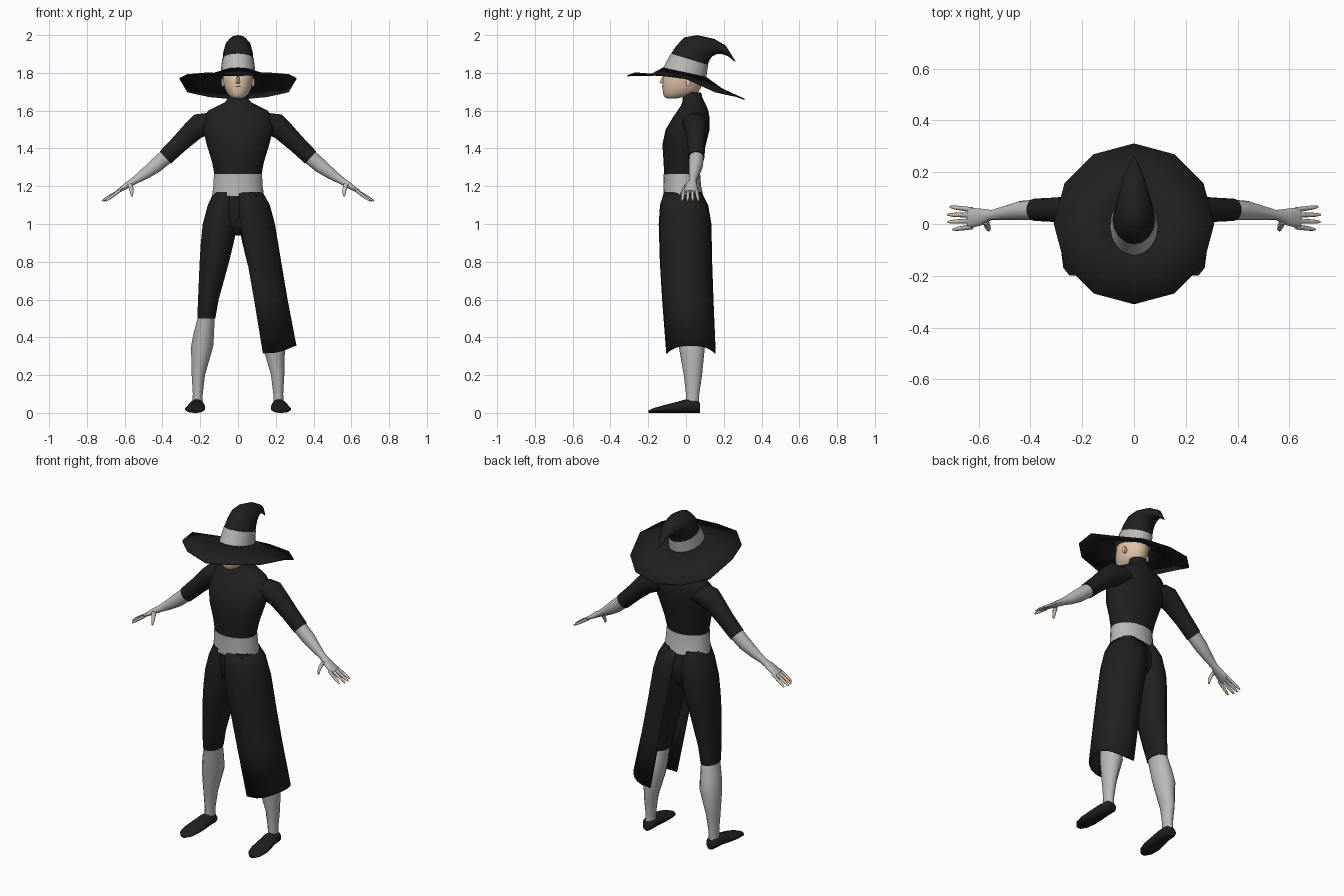
import bpy, bmesh, math
from mathutils import Vector

if "Cube" in bpy.data.objects:
    bpy.data.objects.remove(bpy.data.objects["Cube"], do_unlink=True)


def material(name, rgb):
    m = bpy.data.materials.new(name)
    m.use_nodes = True
    m.diffuse_color = (*rgb, 1)
    bsdf = m.node_tree.nodes["Principled BSDF"]
    bsdf.inputs["Base Color"].default_value = (*rgb, 1)
    bsdf.inputs["Roughness"].default_value = 0.9
    return m


BLACK = material("black cloth", (0.014, 0.014, 0.014))
GREY = material("pale grey cloth", (0.50, 0.485, 0.475))
SKIN = material("skin", (0.76, 0.55, 0.39))
MOUTH = material("dark lips", (0.12, 0.06, 0.05))


def finish(name, bm, mats, angle=50):
    bmesh.ops.recalc_face_normals(bm, faces=bm.faces)
    me = bpy.data.meshes.new(name)
    bm.to_mesh(me)
    bm.free()
    for m in mats:
        me.materials.append(m)
    ob = bpy.data.objects.new(name, me)
    bpy.context.collection.objects.link(ob)
    bpy.ops.object.select_all(action="DESELECT")
    ob.select_set(True)
    bpy.context.view_layer.objects.active = ob
    bpy.ops.object.shade_smooth_by_angle(angle=math.radians(angle))
    return ob


def loft(name, rings, mats, sides=14, split=None, cap=True):
    """Skin elliptical rings (centre, u, v); segments from split on use the second material."""
    bm = bmesh.new()
    rows = []
    for c, u, v in rings:
        c, u, v = Vector(c), Vector(u), Vector(v)
        angles = [2 * math.pi * i / sides for i in range(sides)]
        rows.append([bm.verts.new(c + u * math.sin(a) - v * math.cos(a)) for a in angles])
    for k, (lo, hi) in enumerate(zip(rows, rows[1:])):
        for i in range(sides):
            j = (i + 1) % sides
            f = bm.faces.new((lo[i], lo[j], hi[j], hi[i]))
            f.material_index = int(split is not None and k >= split)
    if cap:
        bm.faces.new(rows[0])
        bm.faces.new(rows[-1]).material_index = int(split is not None)
    return finish(name, bm, mats)


def level(z, cx, hx, y0, y1):
    """Horizontal ring from front y0 to back y1."""
    return ((cx, (y0 + y1) / 2, z), (hx, 0, 0), (0, (y1 - y0) / 2, 0))


def tilted(front, back, hx):
    """Ring through a front and a back point in the middle plane."""
    f, b = Vector((0, *front)), Vector((0, *back))
    return ((f + b) / 2, (hx, 0, 0), (b - f) / 2)


def limb(s, x, y, z, r, b):
    """Ring across an arm that slopes outward and down."""
    return ((s * x, y, z), (s * r * 0.67, 0, r * 0.74), (0, b, 0))


# Torso, collar and waist
loft("torso", [level(*r) for r in (
    (1.25, 0, .124, -.115, .07), (1.33, 0, .14, -.119, .085),
    (1.42, 0, .168, -.125, .105), (1.5, 0, .188, -.108, .125),
    (1.56, 0, .188, -.072, .125), (1.6, 0, .16, -.045, .118),
    (1.625, 0, .11, -.028, .108), (1.645, 0, .07, -.02, .098),
    (1.665, 0, .054, -.017, .088), (1.695, 0, .05, -.015, .08))], [BLACK], 18)
loft("waist_sash", [level(*r) for r in (
    (1.148, 0, .14, -.12, .092), (1.2, 0, .133, -.118, .08),
    (1.264, 0, .129, -.12, .075))], [GREY], 18)
loft("pelvis", [level(*r) for r in (
    (1.17, 0, .13, -.112, .08), (1.08, 0, .13, -.118, .11),
    (1.0, 0, .09, -.11, .11), (.94, 0, .035, -.06, .07))], [BLACK])

# Head
loft("head", [level(*r) for r in (
    (1.665, 0, .022, -.10, -.05), (1.674, 0, .042, -.115, 0),
    (1.69, 0, .058, -.121, .06), (1.72, 0, .072, -.125, .078),
    (1.76, 0, .08, -.125, .09), (1.8, 0, .083, -.115, .093),
    (1.86, 0, .065, -.07, .08))], [SKIN], 18)
loft("nose", [level(*r) for r in (
    (1.743, 0, .01, -.13, -.115), (1.75, 0, .011, -.14, -.11),
    (1.79, 0, .005, -.122, -.105))], [SKIN], 8)
loft("mouth", [((0, y, 1.727), (.016, 0, 0), (0, 0, .003)) for y in (-.128, -.12)], [MOUTH], 8)

# Hat crown with a bent tip, the band and the wide brim
crown = [tilted(*r) for r in (
    ((-.08, 1.9), (.115, 1.84), .082), ((-.05, 1.945), (.125, 1.87), .078),
    ((-.008, 1.988), (.14, 1.888), .07), ((.06, 2.0), (.165, 1.9), .058),
    ((.15, 1.98), (.19, 1.9), .044), ((.21, 1.945), (.22, 1.89), .026),
    ((.262, 1.862), (.258, 1.86), .003))]
loft("hat_crown", crown, [BLACK], 16)
base = tilted((-.122, 1.825), (.107, 1.775), .093)
loft("hat_band", [base, tilted((-.08, 1.902), (.117, 1.842), .084)], [GREY], 16)

bm = bmesh.new()
mid_z = (1.788, 1.788, 1.785, 1.775, 1.745, 1.725, 1.715)
rim_z = (1.785, 1.8, 1.79, 1.77, 1.7, 1.675, 1.66)
c, u, v = (Vector(p) for p in base)
rows = [[], [], []]
for i in range(12):
    a, k = math.tau * i / 12, min(i, 12 - i)
    sx, sy = math.sin(a), -math.cos(a)
    rows[0].append(bm.verts.new(c + u * sx + v * sy))
    rows[1].append(bm.verts.new((.19 * sx, .19 * sy, mid_z[k])))
    rows[2].append(bm.verts.new((.31 * sx, .31 * sy, rim_z[k])))
for lo, hi in zip(rows, rows[1:]):
    for i in range(12):
        j = (i + 1) % 12
        bm.faces.new((lo[i], lo[j], hi[j], hi[i]))
brim = finish("hat_brim", bm, [BLACK], 60)
thick = brim.modifiers.new("thickness", "SOLIDIFY")
thick.thickness, thick.offset = .006, 0

# Limbs on both sides
for s, side in ((1, "left"), (-1, "right")):
    loft(side + "_ear", [((s * x, .012, 1.748), (0, r * .6, 0), (0, 0, r))
                         for x, r in ((.07, .02), (.086, .022), (.09, .012))], [SKIN], 8)

    loft(side + "_sleeve", [limb(s, *r) for r in (
        (.12, .045, 1.54, .066, .07), (.185, .05, 1.53, .069, .068),
        (.235, .052, 1.497, .058, .056), (.31, .055, 1.425, .049, .047),
        (.385, .055, 1.352, .045, .043))], [BLACK])
    loft(side + "_glove", [limb(s, *r) for r in (
        (.375, .055, 1.36, .041, .04), (.44, .052, 1.305, .039, .037),
        (.5, .043, 1.26, .029, .027), (.55, .035, 1.228, .02, .019),
        (.59, .027, 1.203, .017, .032), (.64, .023, 1.17, .009, .041))], [GREY])
    for n, (y, tip_y, tip_x) in enumerate(((-.011, -.021, .7), (.012, .008, .718),
                                           (.034, .036, .72), (.055, .066, .71))):
        rings = []
        for t, r in ((0, .009), (.55, .008), (.8, .007), (1, .004)):
            rings.append(limb(s, .625 + (tip_x - .625) * t, y + (tip_y - y) * t,
                              1.178 - .056 * t, r, r * 1.1))
        loft(f"{side}_finger_{n + 1}", rings, [GREY, SKIN], 8, split=1)
    loft(side + "_thumb", [((s * x, y, z), (r, 0, 0), (0, r, 0)) for x, y, z, r in (
        (.575, .012, 1.215, .014), (.566, -.008, 1.19, .012),
        (.562, -.019, 1.168, .009), (.562, -.024, 1.146, .005))], [GREY, SKIN], 8, split=1)

    loft(side + "_trouser_leg", [level(z, s * x, *r) for z, x, *r in (
        (1.17, .063, .066, -.11, .08), (1.1, .08, .082, -.12, .113),
        (1.0, .094, .095, -.125, .124), (.9, .11, .089, -.123, .118),
        (.8, .125, .08, -.115, .1), (.6, .157, .056, -.09, .078),
        (.5, .168, .049, -.068, .072))], [BLACK])
    loft(side + "_stocking", [level(z, s * x, *r) for z, x, *r in (
        (.51, .168, .045, -.064, .068), (.42, .181, .056, -.05, .088),
        (.35, .19, .06, -.038, .1), (.2, .21, .036, -.012, .085),
        (.1, .213, .027, 0, .07), (.04, .215, .028, 0, .07))], [GREY])
    loft(side + "_shoe", [((s * x, y, h / 2), (hx, 0, 0), (0, 0, h / 2)) for x, y, hx, h in (
        (.216, .075, .024, .05), (.216, .055, .038, .07), (.218, 0, .041, .072),
        (.223, -.06, .05, .055), (.228, -.12, .053, .04),
        (.231, -.17, .043, .026), (.232, -.198, .018, .014))], [BLACK])

# Half skirt wrapped round the left leg, open toward the inner side
bm = bmesh.new()
rows, steps = [], 14
for z, xi, xo, yf, yb, drop in (
        (1.165, .004, .13, -.115, .08, 0), (1.1, .004, .166, -.135, .115, 0),
        (1.0, .012, .193, -.142, .132, 0), (.8, .05, .226, -.136, .136, 0),
        (.6, .085, .26, -.124, .143, 0), (.355, .132, .307, -.102, .155, .04)):
    row = []
    for i in range(steps + 1):
        a = math.pi * (i / steps - .5)
        bulge = max(math.cos(a), 0) ** .7
        y = (yf + yb) / 2 + (yb - yf) / 2 * math.sin(a)
        row.append(bm.verts.new((xi + (xo - xi) * bulge, y, z - drop * abs(math.sin(a)) ** 3)))
    rows.append(row)
for lo, hi in zip(rows, rows[1:]):
    for i in range(steps):
        bm.faces.new((lo[i], lo[i + 1], hi[i + 1], hi[i]))
skirt = finish("half_skirt", bm, [BLACK])
thick = skirt.modifiers.new("thickness", "SOLIDIFY")
thick.thickness, thick.offset = .005, 0
